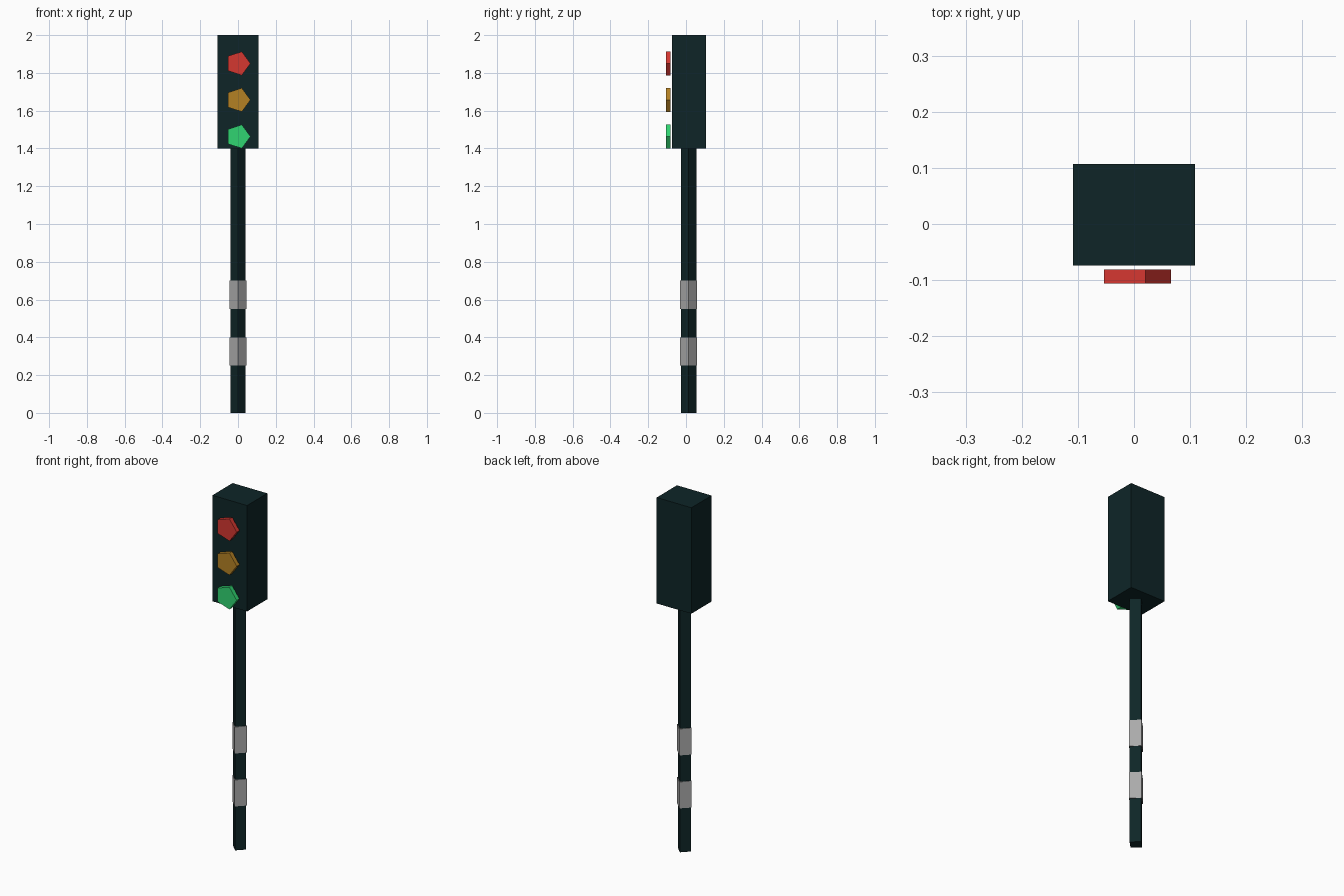
import bpy
import math

if "Cube" in bpy.data.objects:
    bpy.data.objects.remove(bpy.data.objects["Cube"])


def material(name, rgb):
    # sRGB 0-255 to linear diffuse colour
    lin = [((c / 255 + 0.055) / 1.055) ** 2.4 if c > 10 else c / 255 / 12.92 for c in rgb]
    m = bpy.data.materials.new(name)
    m.diffuse_color = (*lin, 1)
    m.use_nodes = True
    m.node_tree.nodes["Principled BSDF"].inputs["Base Color"].default_value = m.diffuse_color
    return m


DARK = material("dark_teal", (14, 37, 39))
GREY = material("stripe_grey", (170, 170, 170))
RED = material("lamp_red", (212, 55, 48))
AMBER = material("lamp_amber", (180, 129, 36))
GREEN = material("lamp_green", (48, 212, 113))


def finish(name, mat):
    ob = bpy.context.object
    ob.name = name
    ob.data.materials.append(mat)
    return ob


def prism(name, sides, radius, depth, loc, rot, mat):
    bpy.ops.mesh.primitive_cylinder_add(vertices=sides, radius=radius, depth=depth,
                                        location=loc, rotation=rot)
    return finish(name, mat)


# Signal housing
bpy.ops.mesh.primitive_cube_add(size=1, location=(0, 0.0165, 1.7))
housing = finish("housing", DARK)
housing.scale = (0.217, 0.181, 0.6)

# Square pole, corner facing forward, with two slightly wider bands
POLE_Y = 0.0145
prism("pole", 4, 0.041, 1.4, (0, POLE_Y, 0.7), (0, 0, 0), DARK)
for i, z in enumerate((0.325, 0.625)):
    prism(f"pole_band_{i + 1}", 4, 0.045, 0.15, (0, POLE_Y, z), (0, 0, 0), GREY)

# Five-sided lamps with a point towards +x, just in front of the housing
for name, z, mat in (("red_lamp", 1.85, RED), ("amber_lamp", 1.657, AMBER),
                     ("green_lamp", 1.463, GREEN)):
    prism(name, 5, 0.066, 0.025, (0, -0.0935, z), (math.pi / 2, math.pi / 2, 0), mat)
